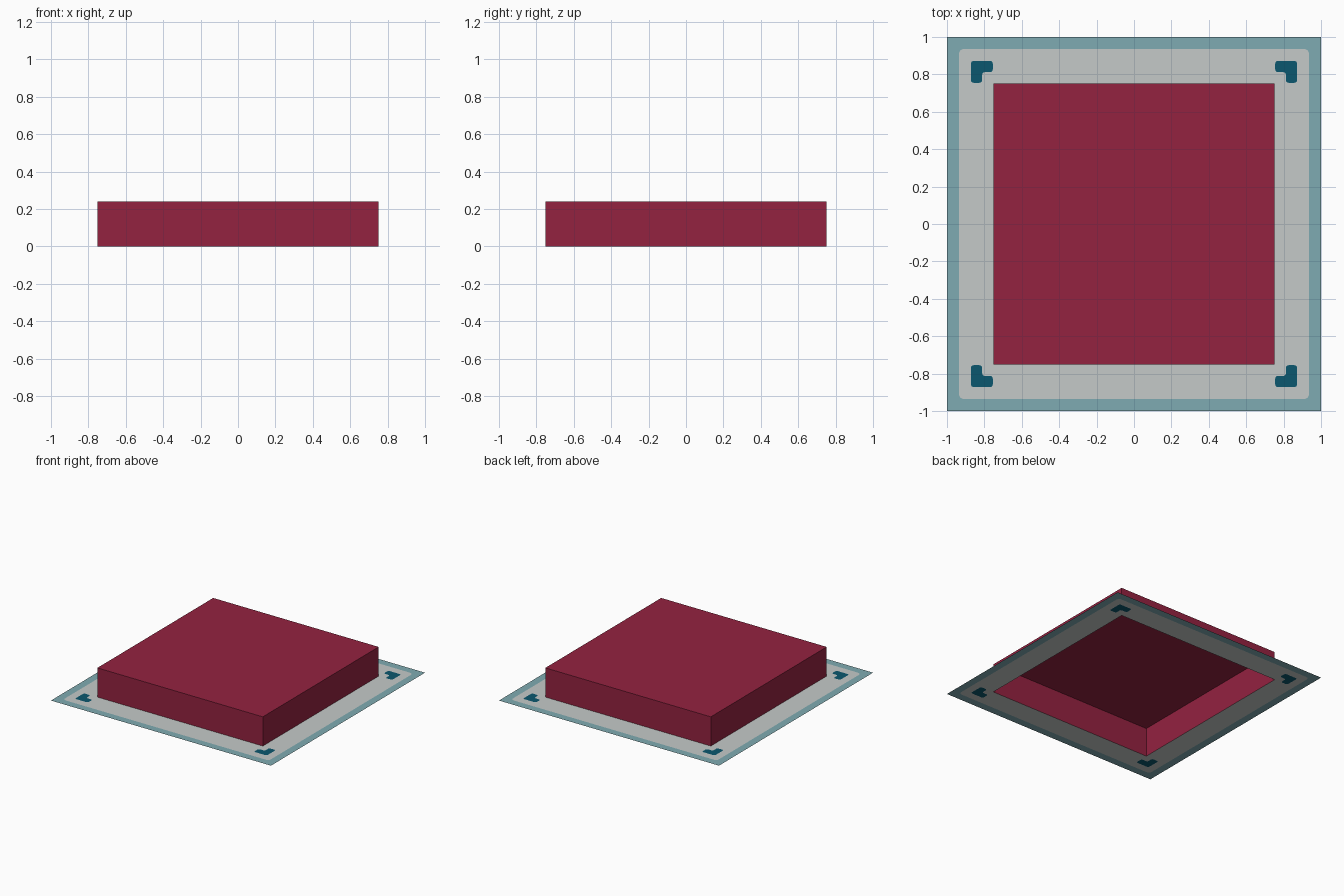
import bpy, bmesh
from mathutils import Vector

if "Cube" in bpy.data.objects:
    bpy.data.objects.remove(bpy.data.objects["Cube"])


def material(name, rgb):
    lin = [((c / 255 + 0.055) / 1.055) ** 2.4 if c > 10 else c / 255 / 12.92 for c in rgb]
    m = bpy.data.materials.new(name)
    m.diffuse_color = (*lin, 1)
    m.use_nodes = True
    m.node_tree.nodes["Principled BSDF"].inputs["Base Color"].default_value = m.diffuse_color
    return m


crimson = material("crimson", (148, 34, 64))
pale_grey = material("pale grey", (197, 202, 201))
soft_teal = material("soft teal", (127, 171, 178))
deep_teal = material("deep teal", (11, 87, 110))


def add_object(name, bm, mat):
    me = bpy.data.meshes.new(name)
    bm.to_mesh(me)
    bm.free()
    me.materials.append(mat)
    ob = bpy.data.objects.new(name, me)
    bpy.context.collection.objects.link(ob)
    return ob


def square(h):
    return [(-h, -h), (h, -h), (h, h), (-h, h)]


def rounded(points, r, steps=4):
    """Replace each corner with a small quadratic arc."""
    pts = [Vector(p) for p in points]
    out = []
    for i, p in enumerate(pts):
        a = p + (pts[i - 1] - p).normalized() * r
        b = p + (pts[(i + 1) % len(pts)] - p).normalized() * r
        for k in range(steps + 1):
            t = k / steps
            out.append(a * (1 - t) ** 2 + p * 2 * t * (1 - t) + b * t * t)
    return out


def flat_sheet(name, loops, mat):
    """Fill outlines (with holes) as a flat sheet on the ground."""
    bm = bmesh.new()
    edges = []
    for loop in loops:
        vs = [bm.verts.new((p[0], p[1], 0)) for p in loop]
        edges += [bm.edges.new((vs[i - 1], vs[i])) for i in range(len(vs))]
    bmesh.ops.triangle_fill(bm, edges=edges, use_beauty=True, normal=(0, 0, 1))
    for f in bm.faces:
        f.normal_update()
        if f.normal.z < 0:
            f.normal_flip()
    return add_object(name, bm, mat)


# Corner bracket outlines, mirrored into the four corners
o, m, i = 0.872, 0.812, 0.755
bracket = rounded([(i, o), (o, o), (o, i), (m, i), (m, m), (i, m)], 0.016)
brackets = [[(p[0] * sx, p[1] * sy) for p in bracket] for sx in (-1, 1) for sy in (-1, 1)]

# Flat base: border, inner panel and corner marks, open under the block
panel = rounded(square(0.936), 0.03)
flat_sheet("base_border", [square(1.0), panel], soft_teal)
flat_sheet("base_panel", [panel, square(0.752)] + brackets, pale_grey)
flat_sheet("corner_brackets", brackets, deep_teal)

# Raised block, hollow and open at the bottom
bm = bmesh.new()
bmesh.ops.create_cube(bm, size=1)
for v in bm.verts:
    v.co = (v.co.x * 1.504, v.co.y * 1.504, (v.co.z + 0.5) * 0.24)
bottom = [f for f in bm.faces if f.calc_center_median().z < 0.01]
bmesh.ops.delete(bm, geom=bottom, context='FACES_ONLY')
add_object("raised_block", bm, crimson)
